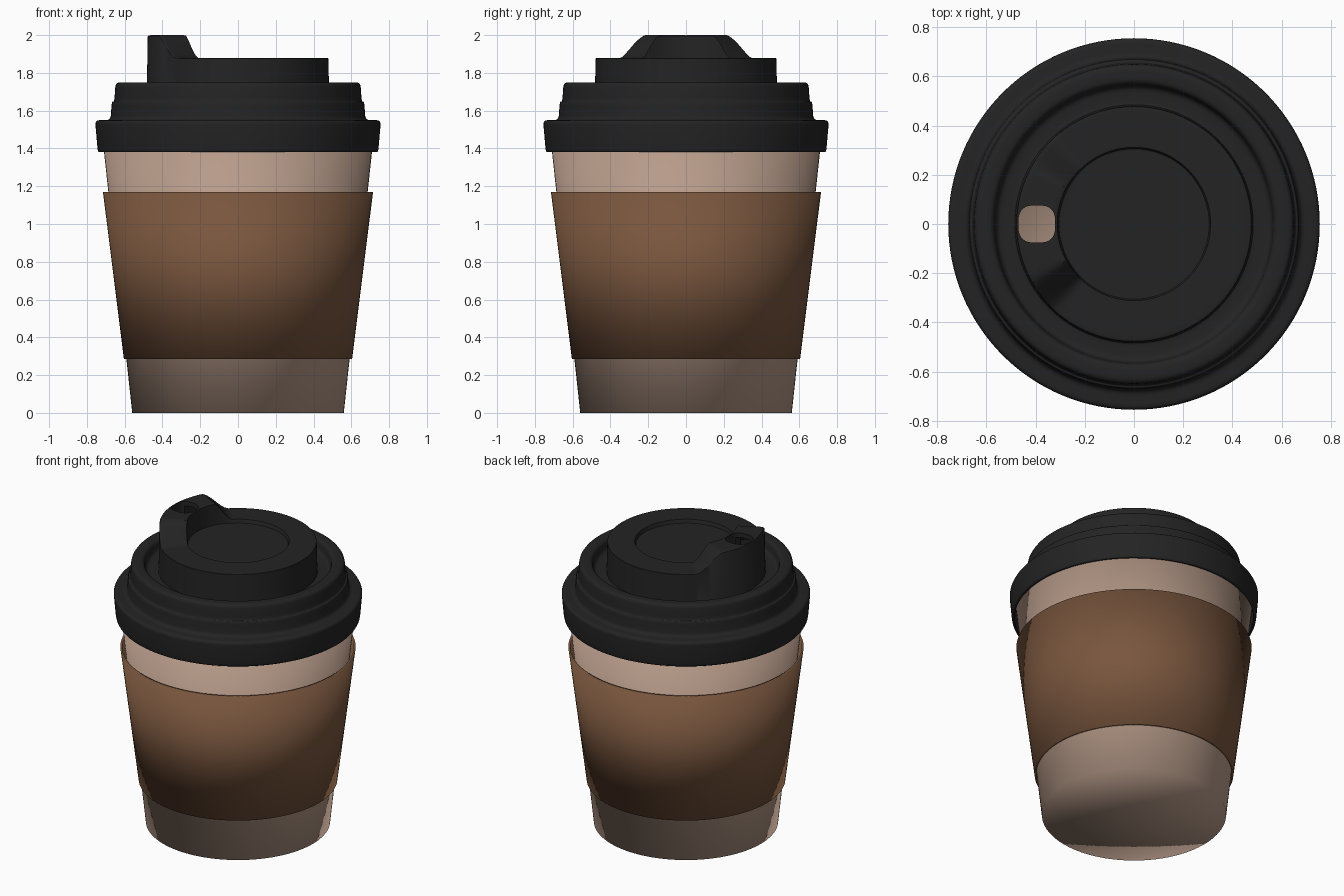
import bpy, bmesh, math
from mathutils import Vector

if "Cube" in bpy.data.objects:
    bpy.data.objects.remove(bpy.data.objects["Cube"], do_unlink=True)

SEGMENTS = 128


def material(name, rgb):
    mat = bpy.data.materials.new(name)
    mat.use_nodes = True
    color = (*rgb, 1)
    mat.diffuse_color = color
    shader = next(n for n in mat.node_tree.nodes if n.type == "BSDF_PRINCIPLED")
    shader.inputs["Base Color"].default_value = color
    return mat


def round_corners(points, radius, steps=4):
    """Replace each inner corner by a short curve."""
    pts = [Vector(p) for p in points]
    out = [pts[0]]
    for a, b, c in zip(pts, pts[1:], pts[2:]):
        start = b + (a - b) * min(0.4, radius / (a - b).length)
        end = b + (c - b) * min(0.4, radius / (c - b).length)
        for i in range(steps + 1):
            t = i / steps
            out.append(start * (1 - t) ** 2 + b * 2 * t * (1 - t) + end * t * t)
    return out + [pts[-1]]


def spout_lift(angle):
    """Extra height of the dome: full at the spout, sloping off to each side."""
    away = abs(math.degrees(math.pi - angle))
    t = min(1, max(0, (47 - away) / 19))
    return 0.12 * (t + t * t * (3 - 2 * t)) / 2


def make_object(name, bm, mat):
    bmesh.ops.recalc_face_normals(bm, faces=bm.faces)
    mesh = bpy.data.meshes.new(name)
    bm.to_mesh(mesh)
    bm.free()
    mesh.materials.append(mat)
    mesh.shade_smooth()
    obj = bpy.data.objects.new(name, mesh)
    bpy.context.collection.objects.link(obj)
    return obj


def lathe(name, profile, mat, closed=False):
    """Revolve (radius, height, lift weight) points around z."""
    bm = bmesh.new()
    rings = []
    for i in range(SEGMENTS):
        a = math.tau * i / SEGMENTS
        rings.append([bm.verts.new((r * math.cos(a), r * math.sin(a), z + w * spout_lift(a)))
                      for r, z, w in profile])
    count = len(profile)
    for i, ring in enumerate(rings):
        following = rings[(i + 1) % SEGMENTS]
        for j in range(count if closed else count - 1):
            k = (j + 1) % count
            bm.faces.new((ring[j], following[j], following[k], ring[k]))
    bmesh.ops.remove_doubles(bm, verts=bm.verts, dist=0.00001)
    return make_object(name, bm, mat)


cup_beige = material("warm beige", (0.47, 0.325, 0.25))
sleeve_brown = material("cardboard brown", (0.19, 0.092, 0.047))
lid_black = material("matte black", (0.017, 0.017, 0.017))

# Tapered cup with thin walls and floor
lathe("cup", [(0, 0, 0), (0.56, 0, 0), (0.72, 1.48, 0), (0.705, 1.48, 0),
              (0.545, 0.02, 0), (0, 0.02, 0)], cup_beige)

# Sleeve around the cup
lathe("sleeve", [(0.604, 0.285, 0), (0.715, 1.17, 0), (0.703, 1.17, 0),
                 (0.594, 0.285, 0)], sleeve_brown, closed=True)

# Stepped lid: sunken panel, dome with spout, groove, steps and rim, then the underside
lid_top = round_corners([
    (0, 1.855, 0), (0.305, 1.855, 0), (0.312, 1.88, 1), (0.478, 1.88, 1),
    (0.483, 1.68, 0), (0.56, 1.68, 0), (0.57, 1.75, 0), (0.648, 1.75, 0),
    (0.655, 1.648, 0), (0.668, 1.648, 0), (0.675, 1.55, 0), (0.757, 1.55, 0),
    (0.742, 1.38, 0), (0.725, 1.38, 0)], 0.025)
lid_underside = [Vector(p) for p in (
    (0.735, 1.52, 0), (0.65, 1.52, 0), (0.63, 1.65, 0), (0.45, 1.65, 0),
    (0.45, 1.85, 1), (0.335, 1.85, 1), (0.335, 1.82, 0), (0, 1.82, 0))]
lid = lathe("lid", lid_top + lid_underside, lid_black)

# Drinking hole through the spout
bm = bmesh.new()
outline = []
for i in range(40):
    c, s = math.cos(math.tau * i / 40), math.sin(math.tau * i / 40)
    x = math.copysign(abs(c) ** 0.7, c) * 0.075
    y = math.copysign(abs(s) ** 0.7, s) * 0.076
    outline.append(bm.verts.new((x - 0.395, y, 1.5)))
base = bm.faces.new(outline)
top = bmesh.ops.extrude_face_region(bm, geom=[base])["geom"]
bmesh.ops.translate(bm, vec=(0, 0, 0.7), verts=[v for v in top if isinstance(v, bmesh.types.BMVert)])
cutter = make_object("hole_cutter", bm, lid_black)
cutter.hide_render = True

cut = lid.modifiers.new("drinking_hole", "BOOLEAN")
cut.operation = "DIFFERENCE"
cut.solver = "EXACT"
cut.object = cutter
bpy.ops.object.select_all(action="DESELECT")
lid.select_set(True)
bpy.context.view_layer.objects.active = lid
bpy.ops.object.modifier_apply(modifier=cut.name)
bpy.data.objects.remove(cutter, do_unlink=True)
bpy.ops.object.shade_smooth_by_angle(angle=math.radians(35))
